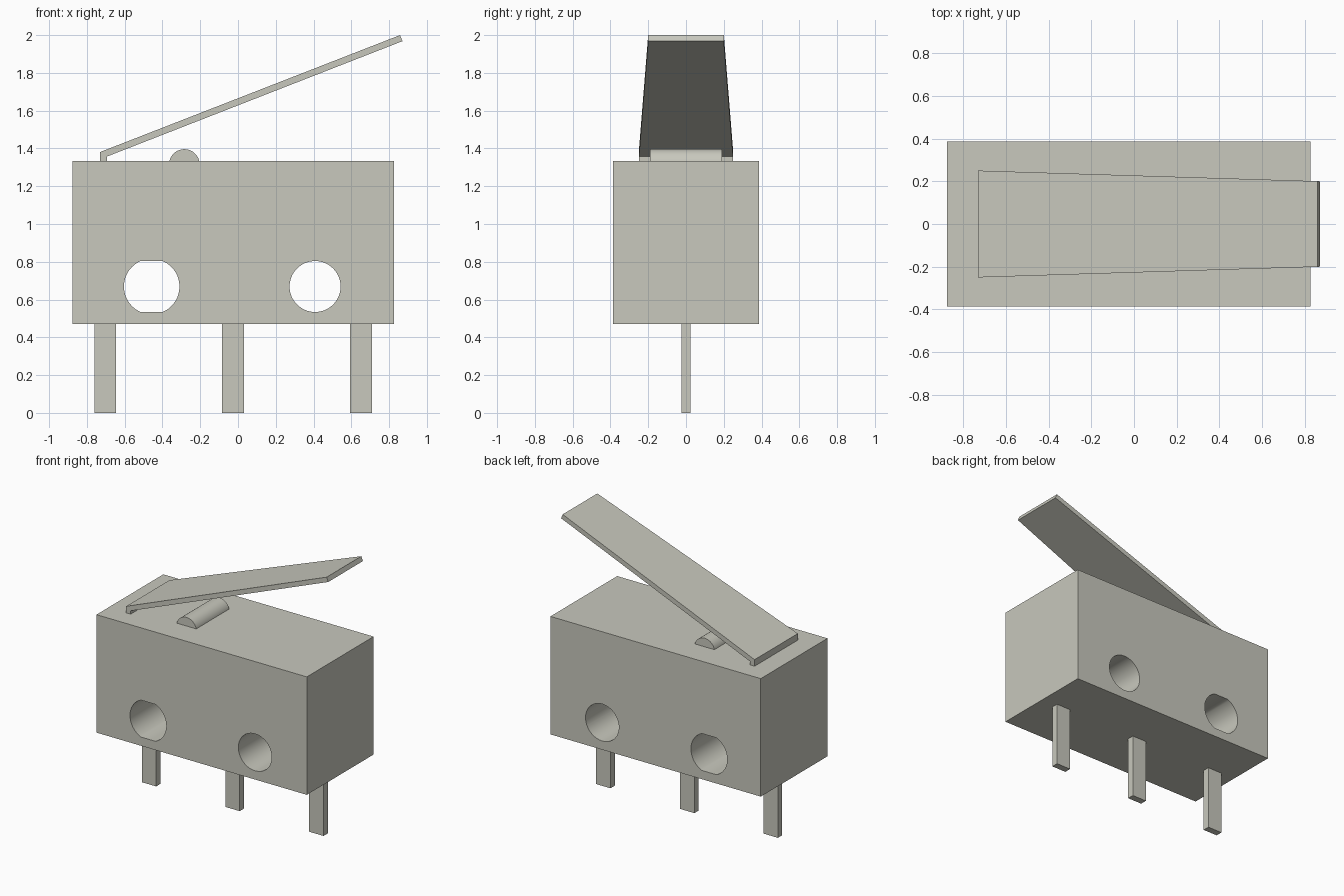
import bpy, bmesh, math

cube = bpy.data.objects.get("Cube")
if cube:
    bpy.data.objects.remove(cube, do_unlink=True)

grey = bpy.data.materials.new("warm_grey")
grey.use_nodes = True
colour = (0.58, 0.58, 0.51, 1.0)
grey.diffuse_color = colour
grey.node_tree.nodes["Principled BSDF"].inputs["Base Color"].default_value = colour


def prism(name, profile, half_depth):
    """Extrude an (x, z) profile along y; half_depth is a function of x."""
    bm = bmesh.new()
    front = [bm.verts.new((x, -half_depth(x), z)) for x, z in profile]
    back = [bm.verts.new((x, half_depth(x), z)) for x, z in profile]
    bm.faces.new(front)
    bm.faces.new(back[::-1])
    n = len(profile)
    for i in range(n):
        j = (i + 1) % n
        bm.faces.new((front[i], back[i], back[j], front[j]))
    bmesh.ops.recalc_face_normals(bm, faces=bm.faces)
    mesh = bpy.data.meshes.new(name)
    bm.to_mesh(mesh)
    bm.free()
    mesh.materials.append(grey)
    obj = bpy.data.objects.new(name, mesh)
    bpy.context.collection.objects.link(obj)
    return obj


def rect(x0, x1, z0, z1):
    return [(x0, z0), (x1, z0), (x1, z1), (x0, z1)]


def arc(cx, cz, r, start, end, steps):
    angles = [start + (end - start) * i / steps for i in range(steps + 1)]
    return [(cx + r * math.cos(a), cz + r * math.sin(a)) for a in angles]


def select_only(obj):
    bpy.ops.object.select_all(action="DESELECT")
    obj.select_set(True)
    bpy.context.view_layer.objects.active = obj


def smooth(obj):
    select_only(obj)
    bpy.ops.object.shade_smooth_by_angle(angle=math.radians(30))


# Housing block with two mounting holes right through it
BOTTOM, TOP = 0.47, 1.333
housing = prism("housing", rect(-0.875, 0.827, BOTTOM, TOP), lambda x: 0.386)

# One hole is round, the other is a wider circle flattened above and below
flat = math.asin(0.135 / 0.147)
round_hole = arc(0.408, 0.669, 0.135, 0, 2 * math.pi, 64)[:-1]
flat_hole = (arc(-0.457, 0.669, 0.147, -flat, flat, 24)
             + arc(-0.457, 0.669, 0.147, math.pi - flat, math.pi + flat, 24))
for profile in (round_hole, flat_hole):
    cutter = prism("hole_cutter", profile, lambda x: 0.6)
    cutter.hide_render = True
    cut = housing.modifiers.new("hole", "BOOLEAN")
    cut.operation = "DIFFERENCE"
    cut.solver = "EXACT"
    cut.object = cutter
    select_only(housing)
    bpy.ops.object.modifier_apply(modifier=cut.name)
    bpy.data.objects.remove(cutter, do_unlink=True)
smooth(housing)

# Terminal pins
for name, x in (("right_pin", -0.703), ("middle_pin", -0.027), ("left_pin", 0.652)):
    prism(name, rect(x - 0.058, x + 0.058, 0, BOTTOM), lambda x: 0.025)

# Plunger, a rounded bar rising out of the top
rise = math.asin((TOP - 1.315) / 0.081)
plunger = prism("plunger", arc(-0.284, 1.315, 0.081, rise, math.pi - rise, 32),
                lambda x: 0.19)
smooth(plunger)

# Bent lever, tapering towards its raised tip
prism("lever",
      [(-0.73, TOP), (-0.73, 1.381), (0.858, 2.0), (0.871, 1.968),
       (-0.694, 1.357), (-0.694, TOP)],
      lambda x: 0.25 - 0.05 * (x + 0.73) / 1.6)
